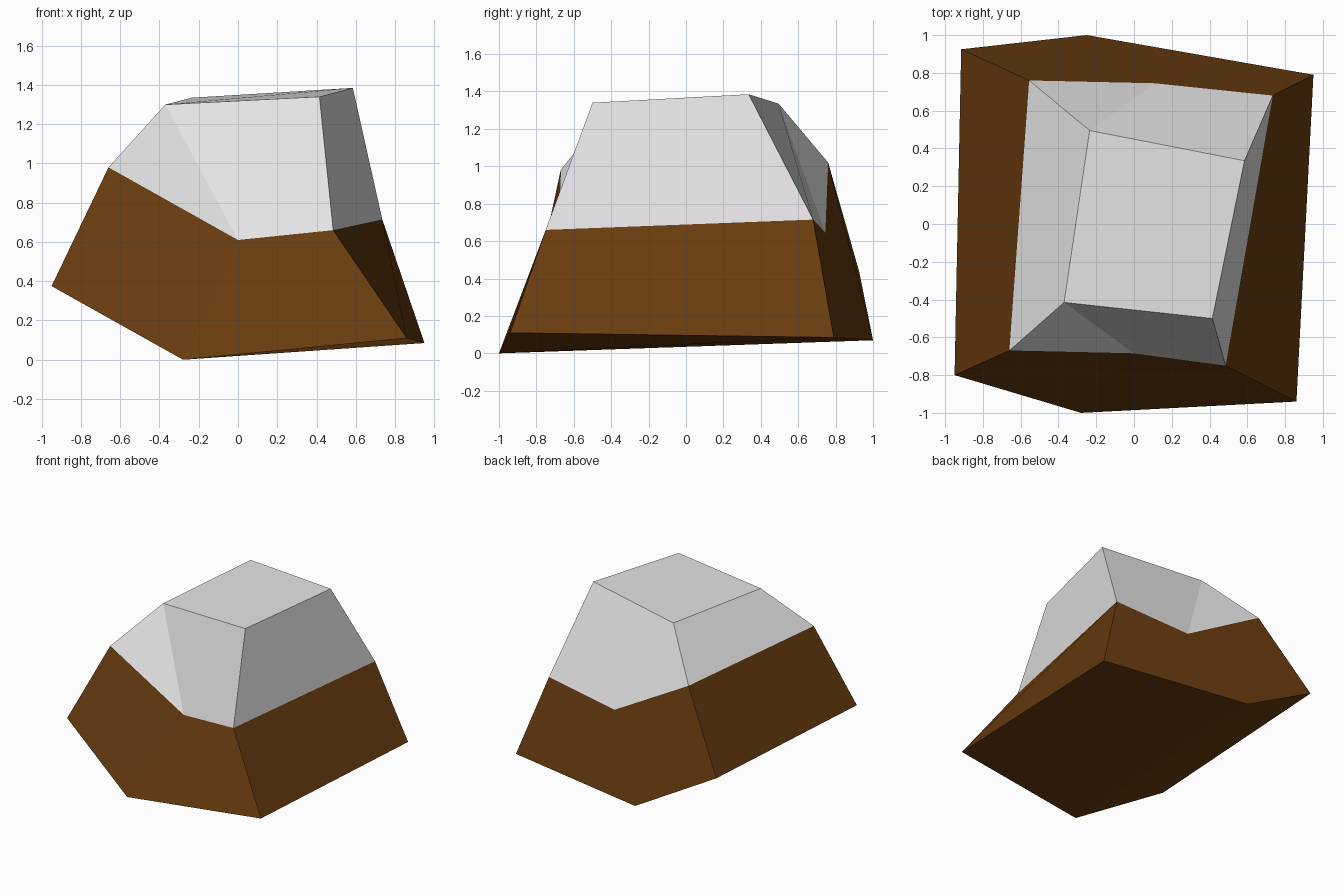
import bpy, bmesh

if "Cube" in bpy.data.objects:
    bpy.data.objects.remove(bpy.data.objects["Cube"])


def material(name, rgb):
    m = bpy.data.materials.new(name)
    m.diffuse_color = (*rgb, 1)
    m.use_nodes = True
    m.node_tree.nodes["Principled BSDF"].inputs["Base Color"].default_value = m.diffuse_color
    return m


# Rings run: front left, front middle, front right, back right, back middle, back left
base = [(-0.95, -0.80, 0.375), (-0.28, -1.0, 0.0), (0.86, -0.94, 0.11),
        (0.95, 0.79, 0.085), (-0.25, 1.0, 0.07), (-0.915, 0.925, 0.44)]
snow_line = [(-0.66, -0.67, 0.98), (0.0, -0.685, 0.61), (0.485, -0.75, 0.66),
             (0.735, 0.68, 0.715), (0.11, 0.745, 0.645), (-0.555, 0.76, 1.02)]
top = [(-0.37, -0.415, 1.30), (0.415, -0.50, 1.34),
       (0.585, 0.335, 1.385), (-0.235, 0.495, 1.335)]
# Top corner that each snow line point leads to
top_index = [0, 0, 1, 2, 3, 3]

bm = bmesh.new()
b, s, t = ([bm.verts.new(p) for p in ring] for ring in (base, snow_line, top))


def face(verts, mat):
    bm.faces.new(list(dict.fromkeys(verts))).material_index = mat


# Brown rock band and white cap band
for i in range(6):
    j = (i + 1) % 6
    face([b[i], b[j], s[j], s[i]], 0)
    face([s[i], s[j], t[top_index[j]], t[top_index[i]]], 1)
face(t, 1)

# Underside, bent along the lowest line from front to back
face([b[0], b[5], b[4], b[1]], 0)
face([b[1], b[4], b[3], b[2]], 0)

bmesh.ops.recalc_face_normals(bm, faces=bm.faces)
mesh = bpy.data.meshes.new("snowy_rock")
bm.to_mesh(mesh)
bm.free()
mesh.materials.append(material("brown rock", (0.14, 0.045, 0.005)))
mesh.materials.append(material("white snow", (0.8, 0.79, 0.8)))
rock = bpy.data.objects.new("snowy_rock", mesh)
bpy.context.collection.objects.link(rock)
